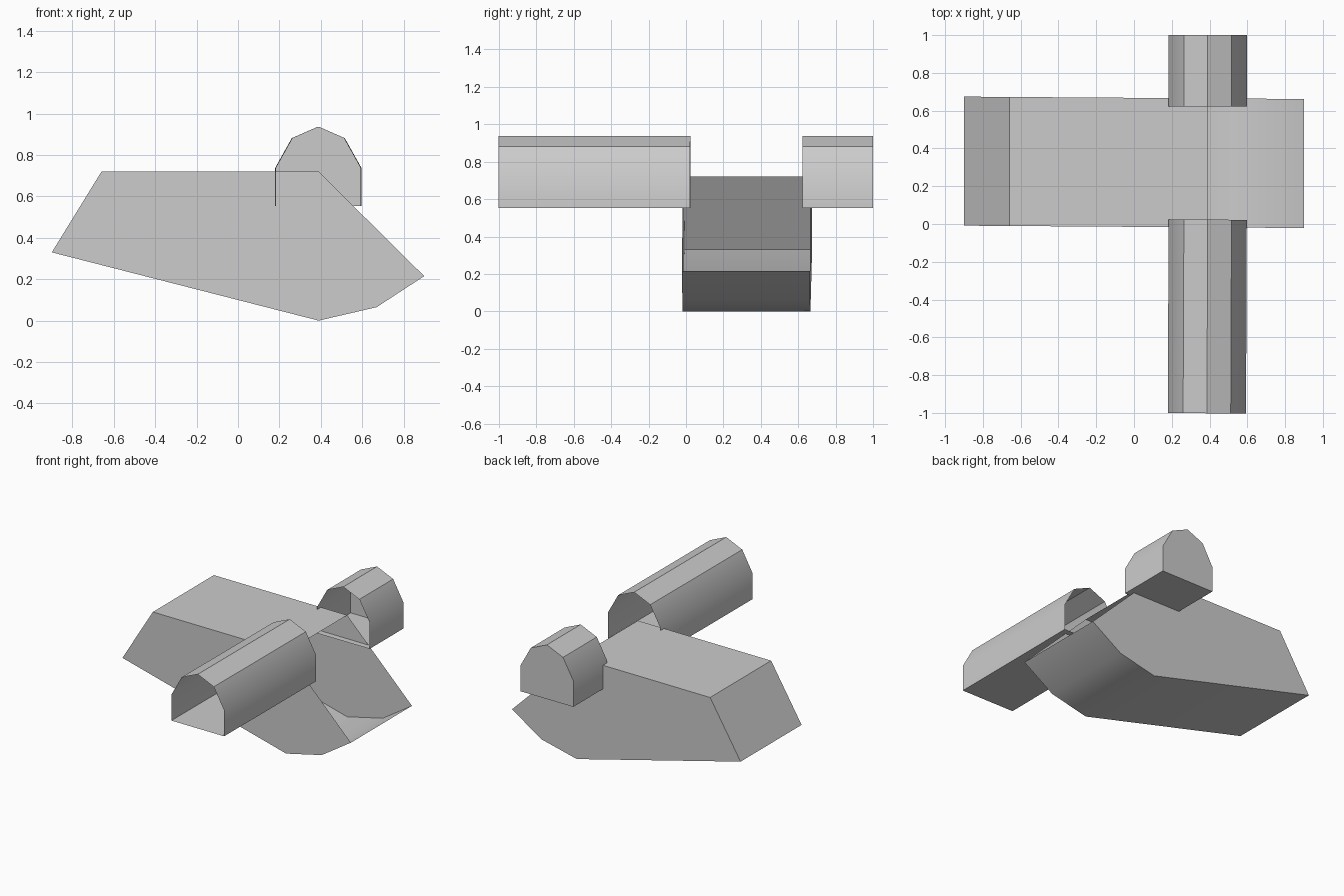
import bpy
import bmesh
import math

cube = bpy.data.objects.get("Cube")
if cube:
    bpy.data.objects.remove(cube, do_unlink=True)

grey = bpy.data.materials.new("plain grey")
grey.use_nodes = True
colour = (0.6, 0.6, 0.6, 1)
grey.diffuse_color = colour
grey.node_tree.nodes["Principled BSDF"].inputs["Base Color"].default_value = colour


def shell(name, profile, front, back, skew=(0, 0), caps=(True, True), open_sides=()):
    """Sweep an (x, z) outline along y, leaving chosen ends and sides open."""
    bm = bmesh.new()
    rings = []
    for y in (front, back):
        rings.append([bm.verts.new((x + skew[0] * y, y + skew[1] * x, z))
                      for x, z in profile])
    count = len(profile)
    for i in range(count):
        if i not in open_sides:
            j = (i + 1) % count
            bm.faces.new((rings[0][i], rings[0][j], rings[1][j], rings[1][i]))
    if caps[0]:
        bm.faces.new(reversed(rings[0]))
    if caps[1]:
        bm.faces.new(rings[1])
    # The outlines run clockwise seen from the front, so these face outward
    mesh = bpy.data.meshes.new(name)
    bm.to_mesh(mesh)
    bm.free()
    mesh.materials.append(grey)
    obj = bpy.data.objects.new(name, mesh)
    bpy.context.collection.objects.link(obj)
    bpy.ops.object.select_all(action='DESELECT')
    obj.select_set(True)
    bpy.context.view_layer.objects.active = obj
    bpy.ops.object.mode_set(mode='EDIT')
    bpy.ops.mesh.select_all(action='SELECT')
    bpy.ops.mesh.normals_make_consistent(inside=False)
    bpy.ops.object.mode_set(mode='OBJECT')
    bpy.ops.object.shade_smooth_by_angle(angle=math.radians(30))
    return obj


# Wedge body, open on the sloping side above the nose
body_outline = [(-0.90, 0.33), (-0.66, 0.72), (0.39, 0.72),
                (0.90, 0.215), (0.67, 0.065), (0.39, 0.0)]
shell("body", body_outline, -0.015, 0.668, skew=(0, -0.007), open_sides=(2,))

# Arched tubes: half outline mirrored about the ridge
ridge = 0.39
half = [(0.207, 0.553), (0.207, 0.737), (0.126, 0.882)]
arch = [(ridge - x, z) for x, z in half] + [(ridge, 0.937)]
arch += [(ridge + x, z) for x, z in reversed(half)]

# Long front tube is open at both ends, short rear tube is closed at the back
shell("long_front_tube", arch, -1.0, 0.025, skew=(0.004, -0.005), caps=(False, False))
shell("short_rear_tube", arch, 0.622, 1.0, caps=(False, True))
